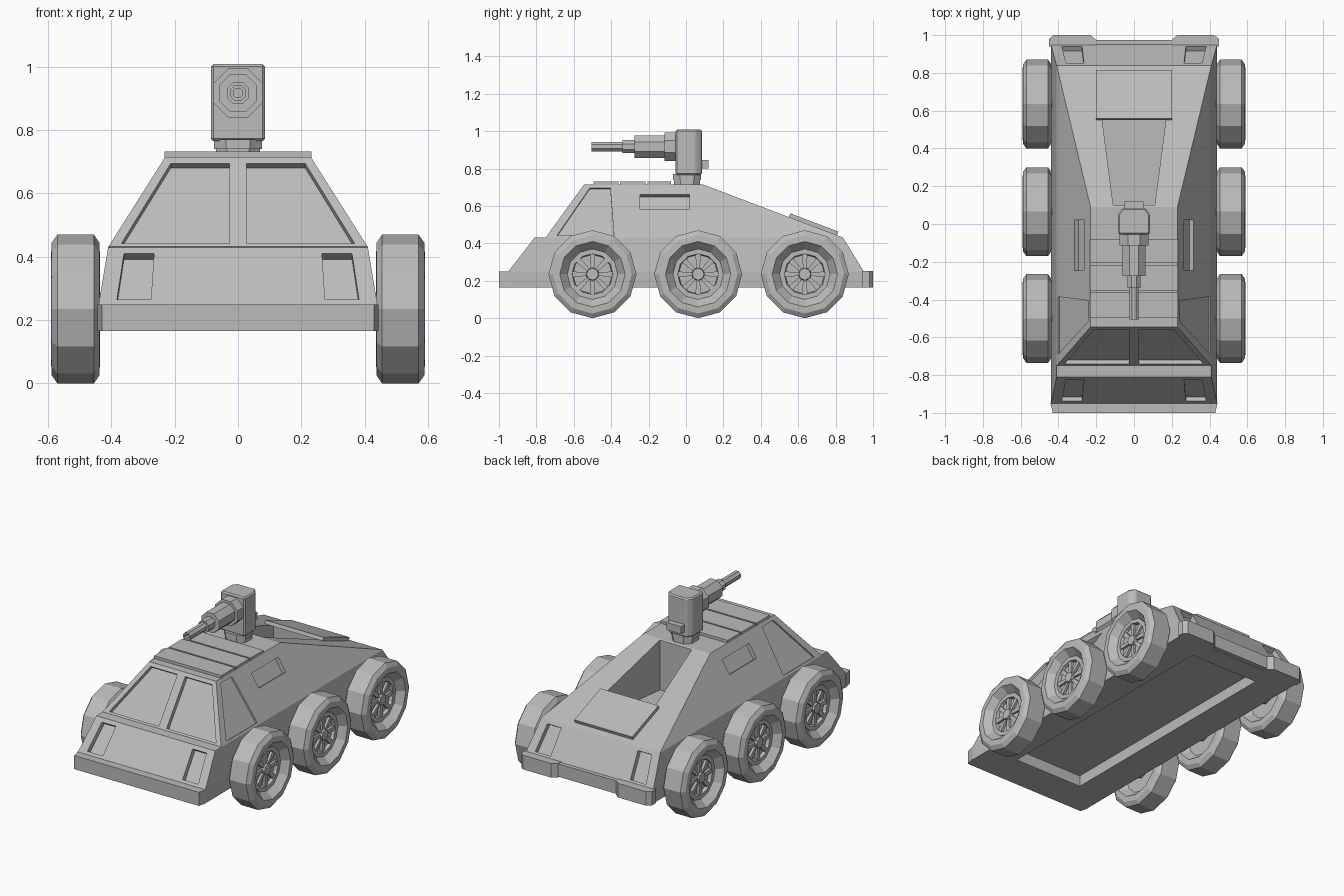
import bpy, bmesh, math
from mathutils import Vector, Matrix

if "Cube" in bpy.data.objects:
    bpy.data.objects.remove(bpy.data.objects["Cube"])

grey = bpy.data.materials.new("light grey paint")
grey.use_nodes = True
grey.diffuse_color = (0.5, 0.5, 0.5, 1)
grey.node_tree.nodes["Principled BSDF"].inputs["Base Color"].default_value = (0.5, 0.5, 0.5, 1)


def finish(name, bm):
    bmesh.ops.recalc_face_normals(bm, faces=bm.faces)
    mesh = bpy.data.meshes.new(name)
    bm.to_mesh(mesh)
    bm.free()
    mesh.materials.append(grey)
    ob = bpy.data.objects.new(name, mesh)
    bpy.context.scene.collection.objects.link(ob)
    return ob


def loft(bm, rings):
    """Skin a stack of equal-sized vertex rings and cap both ends."""
    loops = [[bm.verts.new(p) for p in ring] for ring in rings]
    n = len(loops[0])
    for a, b in zip(loops, loops[1:]):
        for i in range(n):
            bm.faces.new((a[i], a[(i + 1) % n], b[(i + 1) % n], b[i]))
    bm.faces.new(loops[0])
    bm.faces.new(loops[-1])


def rect(x, y0, y1, z):
    return [(-x, y0, z), (x, y0, z), (x, y1, z), (-x, y1, z)]


def prism(bm, outline, z0, z1):
    loft(bm, [[(x, y, z) for x, y in outline] for z in (z0, z1)])


def box(bm, x0, x1, y0, y1, z0, z1):
    prism(bm, [(x0, y0), (x1, y0), (x1, y1), (x0, y1)], z0, z1)


def turned(bm, profile, sides, axis, centre, phase=0.0):
    """Lathe (position, radius) pairs around the x or y axis."""
    rings = []
    for d, r in profile:
        ring = []
        for i in range(sides):
            a = 2 * math.pi * i / sides + phase
            u, v = r * math.sin(a), r * math.cos(a)
            p = Vector((d, u, v) if axis == "x" else (u, d, v))
            ring.append(p + Vector(centre))
        rings.append(ring)
    loft(bm, rings)


# Hull planes, used to place the pockets
def side_x(z):
    return 0.41 - 0.18 * (z - 0.43) / 0.285


def screen_y(z):
    return -0.75 + 0.205 * (z - 0.43) / 0.285


def nose_y(z):
    return -0.95 + 0.14 * (z - 0.25) / 0.18


def tail_y(z):
    return 0.95 - 0.11 * (z - 0.25) / 0.18


# Hull body
bm = bmesh.new()
loft(bm, [rect(0.44, -0.95, 0.95, 0.165), rect(0.44, -0.95, 0.95, 0.25),
          rect(0.41, -0.81, 0.84, 0.43), rect(0.409, -0.75, 0.838, 0.432),
          rect(0.23, -0.545, 0.09, 0.715)])
hull = finish("hull", bm)

# Pockets cut into the hull
cut = bmesh.new()


def pocket(points, depth):
    pts = [Vector(p) for p in points]
    n = (pts[1] - pts[0]).cross(pts[2] - pts[0]).normalized()
    if n.dot(pts[0] - Vector((0, 0, 0.2))) < 0:
        n = -n
    loft(cut, [[p + n * 0.03 for p in pts], [p - n * depth for p in pts]])


lamp = [(0.265, 0.41), (0.36, 0.41), (0.382, 0.265), (0.275, 0.265)]
screen = [(0.027, 0.695), (0.212, 0.695), (0.368, 0.442), (0.027, 0.442)]
door_glass = [(-0.69, 0.442), (-0.515, 0.695), (-0.405, 0.695), (-0.385, 0.442)]
slot = [(-0.245, 0.58), (0.02, 0.58), (0.02, 0.66), (-0.245, 0.66)]
for s in (-1, 1):
    pocket([(s * x, screen_y(z), z) for x, z in screen], 0.025)
    pocket([(s * x, nose_y(z), z) for x, z in lamp], 0.03)
    pocket([(s * x, tail_y(z), z) for x, z in lamp], 0.03)
    pocket([(s * side_x(z), y, z) for y, z in door_glass], 0.01)
    pocket([(s * side_x(z), y, z) for y, z in slot], 0.025)
prism(cut, [(-0.11, 0.1), (0.11, 0.1), (0.175, 0.6), (-0.175, 0.6)], 0.4, 0.9)  # hatchway
box(cut, -0.24, 0.24, -0.78, 0.82, 0.1, 0.235)  # belly recess
cutter = finish("hull_cutter", cut)
cutter.hide_render = True
mod = hull.modifiers.new("pockets", "BOOLEAN")
mod.operation, mod.solver, mod.object = "DIFFERENCE", "EXACT", cutter
bpy.context.view_layer.objects.active = hull
bpy.ops.object.modifier_apply(modifier=mod.name)
bpy.data.objects.remove(cutter)

# Front bumper
bm = bmesh.new()
prism(bm, [(-0.43, -1), (0.43, -1), (0.443, -0.945), (-0.443, -0.945)], 0.165, 0.25)
finish("front_bumper", bm)

# Rear bumper with thicker ends
bm = bmesh.new()
box(bm, -0.24, 0.24, 0.94, 0.975, 0.17, 0.25)
for s in (-1, 1):
    prism(bm, [(s * x, y) for x, y in ((0.2, 0.94), (0.2, 0.975), (0.23, 1), (0.425, 1),
                                      (0.45, 0.98), (0.45, 0.94))], 0.165, 0.253)
finish("rear_bumper", bm)

# Roof slats
bm = bmesh.new()
for y0, y1 in ((-0.495, -0.362), (-0.352, -0.217), (-0.207, -0.08)):
    box(bm, -0.232, 0.232, y0, y1, 0.705, 0.732)
finish("roof_slats", bm)

# Hatch door lying on the rear slope
bm = bmesh.new()
slope = Vector((0, 0.75, -0.285)).normalized()
lift = Vector((0, 0.285, 0.75)).normalized()
base = Vector((0, 0.55, 0.54))
loft(bm, [[base + Vector((x, 0, 0)) + slope * d + lift * h
           for x, d in ((-0.2, 0), (0.2, 0), (0.2, 0.275), (-0.2, 0.275))]
          for h in (0.0, 0.022)])
finish("hatch_door", bm)

# Turret pedestal
bm = bmesh.new()
for r, z0, z1 in ((0.07, 0.7, 0.745), (0.075, 0.74, 0.77)):
    prism(bm, [(r * sx, 0.005 + r * sy) for sx, sy in
               ((-1, -.5), (-.5, -1), (.5, -1), (1, -.5), (1, .5), (.5, 1), (-.5, 1), (-1, .5))],
          z0, z1)
finish("turret_pedestal", bm)

# Turret housing, narrowing at the back
bm = bmesh.new()
prism(bm, [(-0.085, -0.055), (0.085, -0.055), (0.085, 0.05), (0.06, 0.085),
           (-0.06, 0.085), (-0.085, 0.05)], 0.765, 1.008)
bmesh.ops.bevel(bm, geom=bm.edges[:], offset=0.008, segments=1, affect="EDGES")
finish("turret_housing", bm)
bm = bmesh.new()
box(bm, -0.05, 0.05, 0.07, 0.12, 0.8, 0.845)
finish("turret_rear_box", bm)

# Gun
bm = bmesh.new()
turned(bm, [(-0.04, 0.083), (-0.115, 0.083)], 8, "y", (0, 0, 0.917), math.pi / 8)
turned(bm, [(-0.1, 0.065), (-0.275, 0.065)], 8, "y", (0, 0, 0.917), math.pi / 8)
turned(bm, [(-0.26, 0.038), (-0.34, 0.038)], 8, "y", (0, 0, 0.917), math.pi / 8)
turned(bm, [(-0.33, 0.027), (-0.505, 0.027), (-0.505, 0.016), (-0.46, 0.016)],
       8, "y", (0, 0, 0.917), math.pi / 8)
finish("gun", bm)

# Wheels: tyre, rim, spokes and hub
tyre = [(0.478, 0.1), (0.478, 0.135), (0.436, 0.175), (0.438, 0.21), (0.455, 0.235),
        (0.57, 0.235), (0.588, 0.21), (0.59, 0.175), (0.545, 0.135), (0.55, 0.135),
        (0.55, 0.11), (0.53, 0.105)]
for s, side in ((1, "left"), (-1, "right")):
    for y, place in ((-0.5, "front"), (0.065, "middle"), (0.635, "rear")):
        c = Vector((0, y, 0.235))
        bm = bmesh.new()
        turned(bm, [(s * x, r) for x, r in tyre], 12, "x", c)
        turned(bm, [(s * 0.52, 0.038), (s * 0.556, 0.032)], 8, "x", c)
        turned(bm, [(s * 0.4, 0.05), (s * 0.49, 0.05)], 8, "x", c)
        for k in range(8):
            turn = Matrix.Translation(c) @ Matrix.Rotation(k * math.pi / 4, 4, "X")
            loft(bm, [[turn @ Vector((s * x, w, r)) for w, r in
                       ((-0.008, 0.02), (0.008, 0.02), (0.015, 0.108), (-0.015, 0.108))]
                      for x in (0.525, 0.545)])
        finish(f"{place}_{side}_wheel", bm)
